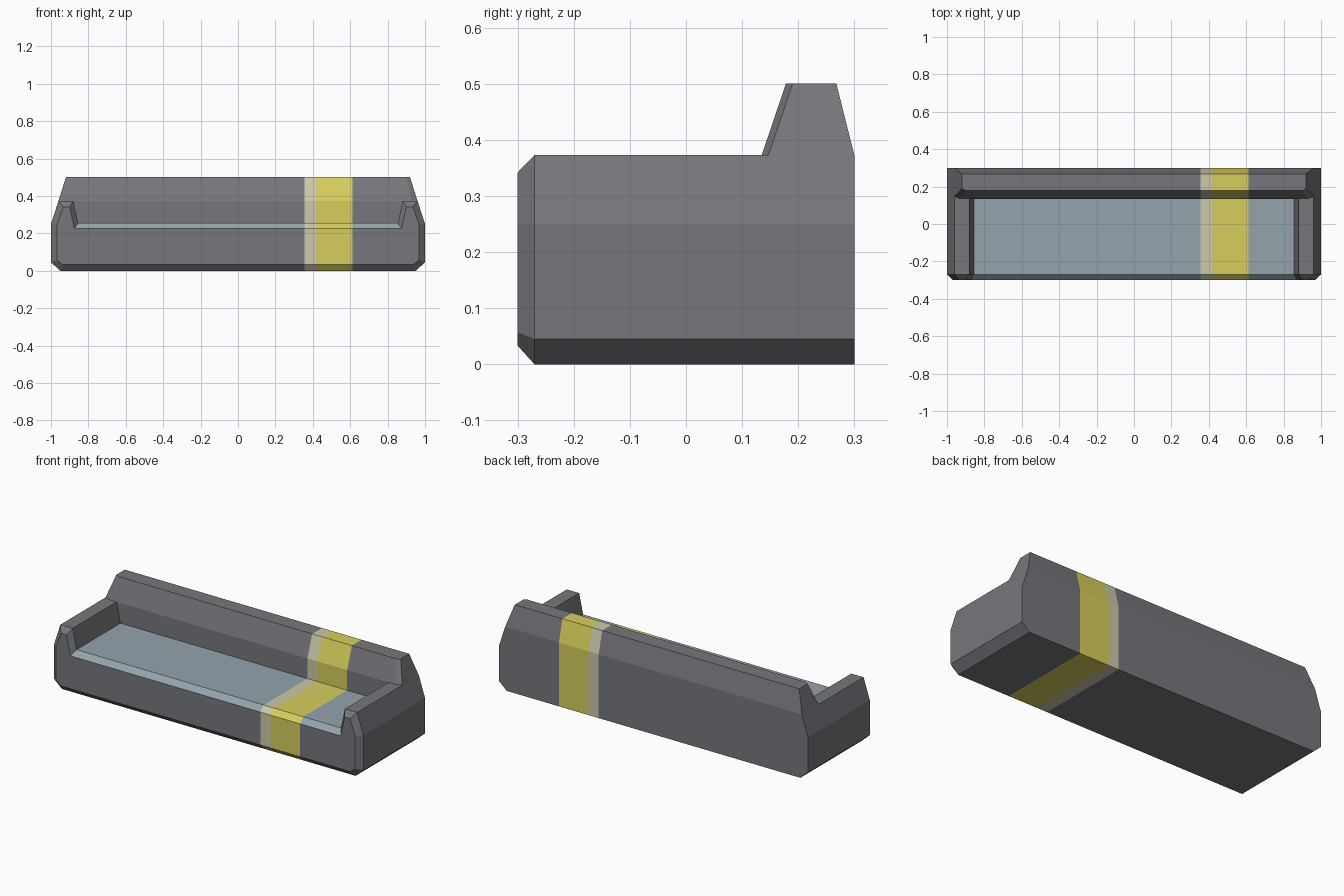
import bpy, bmesh

if "Cube" in bpy.data.objects:
    bpy.data.objects.remove(bpy.data.objects["Cube"])


def material(name, srgb):
    lin = [((c / 255 + 0.055) / 1.055) ** 2.4 for c in srgb]
    m = bpy.data.materials.new(name)
    m.diffuse_color = (*lin, 1)
    m.use_nodes = True
    m.node_tree.nodes["Principled BSDF"].inputs["Base Color"].default_value = m.diffuse_color
    return m


GREY, SEAT, PALE, YELLOW = range(4)
mats = [material("dark grey shell", (118, 119, 124)),
        material("blue grey seat", (148, 164, 172)),
        material("pale stripe", (205, 201, 172)),
        material("yellow stripe", (214, 206, 92))]

bm = bmesh.new()


def face(points, mat=GREY):
    """Add a face on the right half and its mirror image on the left."""
    for side in (1, -1):
        f = bm.faces.new([bm.verts.new((side * x, y, z)) for x, y, z in points])
        f.material_index = mat


def section(profile, y):
    return [(x, y, z) for x, z in profile]


# Half cross-sections: bottom, side, armrest, seat
nose = [(0, .033), (.937, .033), (.967, .057), (.967, .25),
        (.935, .342), (.90, .342), (.875, .225), (0, .225)]
full = [(0, 0), (.95, 0), (1, .045), (1, .25),
        (.96, .373), (.88, .373), (.855, .255), (0, .255)]
a, b, c = section(nose, -.3), section(full, -.27), section(full, .135)
rear = section(full[:5], .3)

# Front cap and lofted seat body with armrests
face(a)
for s, t in ((a, b), (b, c), (c[:4], rear[:4])):
    for i in range(len(s) - 1):
        face([s[i], s[i + 1], t[i + 1], t[i]], SEAT if i == 6 else GREY)

# Backrest with bevelled front corners and sloped rear
low_in, low_out = (.93, .135, .373), (.96, .147, .373)
top_in, top_out, top_rear = (.90, .178, .5), (.92, .19, .5), (.92, .268, .5)
mid_low, mid_top = (0, .135, .373), (0, .178, .5)
rear_low, rear_top = (0, .3, .373), (0, .268, .5)
face([c[7], c[6], c[5], mid_low])
face([mid_low, c[5], low_in, top_in, mid_top])
face([c[4], low_out, low_in])
face([c[3], rear[3], rear[4], low_out, c[4]])
face([low_in, low_out, top_out, top_in])
face([low_out, rear[4], top_rear, top_out])
face([mid_top, top_in, top_out, top_rear, rear_top])
face([rear_low, rear[4], top_rear, rear_top])
face(rear + [rear_low])

bmesh.ops.remove_doubles(bm, verts=bm.verts, dist=1e-5)

# Painted stripes wrapping all the way round: cut, then colour by x
for x in (.355, .42, .612):
    bmesh.ops.bisect_plane(bm, geom=bm.verts[:] + bm.edges[:] + bm.faces[:],
                           plane_co=(x, 0, 0), plane_no=(1, 0, 0))
for f in bm.faces:
    x = f.calc_center_bounds().x
    if .355 < x < .42:
        f.material_index = PALE
    elif .42 < x < .612:
        f.material_index = YELLOW
bmesh.ops.recalc_face_normals(bm, faces=bm.faces)

mesh = bpy.data.meshes.new("bench")
bm.to_mesh(mesh)
bm.free()
for m in mats:
    mesh.materials.append(m)
bpy.context.collection.objects.link(bpy.data.objects.new("bench", mesh))
